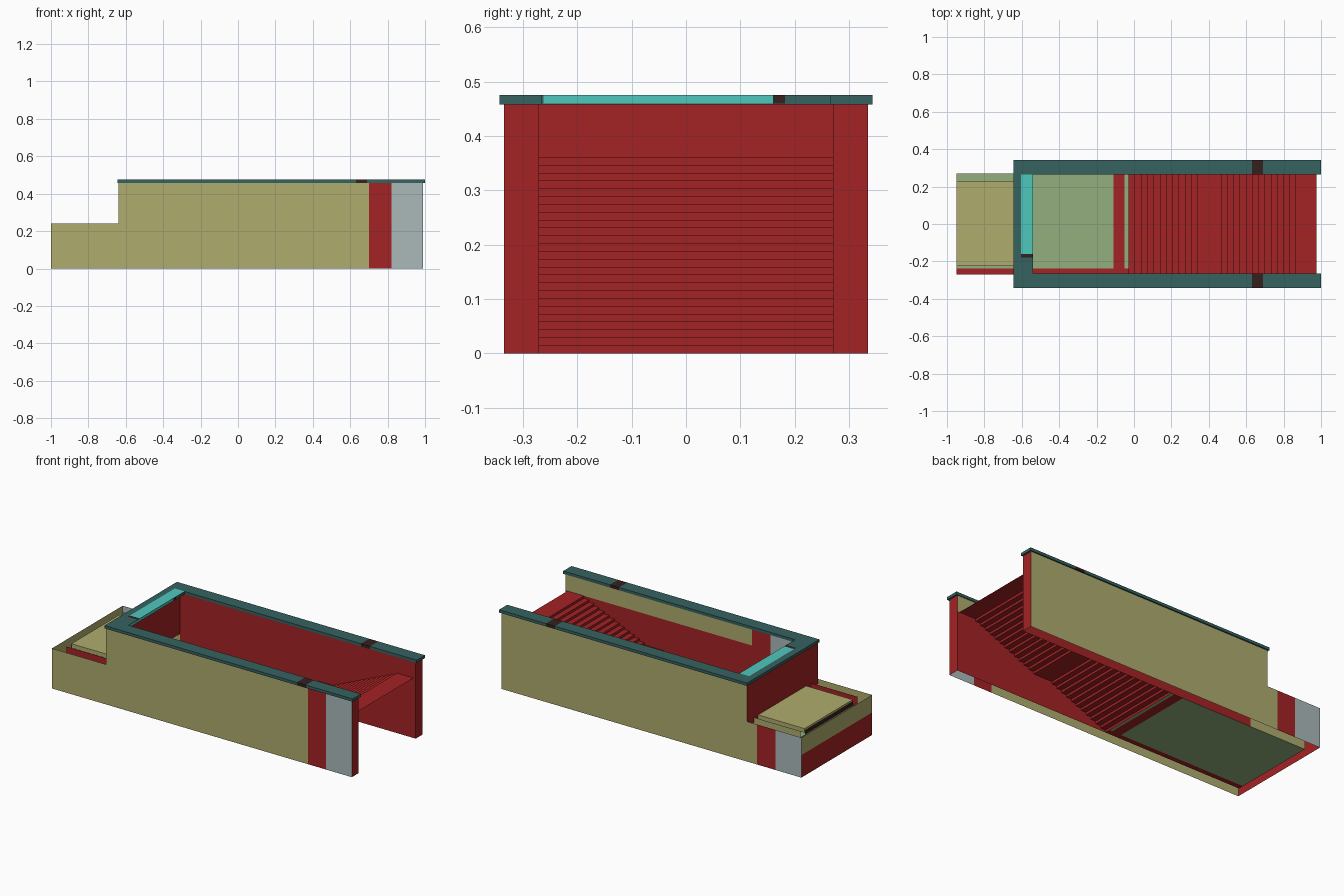
import bpy, bmesh

if "Cube" in bpy.data.objects:
    bpy.data.objects.remove(bpy.data.objects["Cube"])

def mat(name, rgb):
    m = bpy.data.materials.new(name)
    m.diffuse_color = (*rgb, 1)
    m.use_nodes = True
    m.node_tree.nodes["Principled BSDF"].inputs["Base Color"].default_value = m.diffuse_color
    return m

KHAKI = mat("khaki_stone", (0.43, 0.415, 0.155))
RED = mat("brick_red", (0.37, 0.016, 0.018))
GREY = mat("pale_grey", (0.41, 0.49, 0.49))
CAP = mat("dark_teal", (0.036, 0.122, 0.117))
TEAL = mat("bright_teal", (0.076, 0.58, 0.51))
GREEN = mat("floor_green", (0.29, 0.43, 0.21))
DARK = mat("dark_brown", (0.035, 0.014, 0.014))

def finish(name, bm, mats):
    me = bpy.data.meshes.new(name)
    bm.to_mesh(me)
    bm.free()
    for m in mats:
        me.materials.append(m)
    ob = bpy.data.objects.new(name, me)
    bpy.context.collection.objects.link(ob)
    return ob

def sheet(name, axis, pos, side, patches):
    """Flat sheet across an axis, facing side (+1/-1).
    Patches are (a0, a1, b0, b1, material) in the two other axes."""
    bm = bmesh.new()
    mats = []
    for a0, a1, b0, b1, m in patches:
        if m not in mats:
            mats.append(m)
        vs = []
        for a, b in ((a0, b0), (a1, b0), (a1, b1), (a0, b1)):
            co = [a, b]
            co.insert(axis, pos)
            vs.append(bm.verts.new(co))
        f = bm.faces.new(vs)
        f.material_index = mats.index(m)
        f.normal_update()
        if f.normal[axis] * side < 0:
            f.normal_flip()
    return finish(name, bm, mats)

def box(name, x, y, z, m):
    bm = bmesh.new()
    bmesh.ops.create_cube(bm, size=1)
    for v in bm.verts:
        v.co = [r[0] if c < 0 else r[1] for c, r in zip(v.co, (x, y, z))]
    return finish(name, bm, [m])

OUT, INN = 0.335, 0.27      # outer and inner wall planes
TOP, LOW = 0.46, 0.24       # tall and low wall heights
END, XI = 0.99, -0.575      # open end, inner face of the closed end
XO = -0.64                  # outer face of the closed end

# Outer side walls, hollow inside, with the step down to the low end
sheet("front_outer_wall", 1, -OUT, -1, [
    (-1, XO, 0, LOW, KHAKI), (XO, 0.70, 0, TOP, KHAKI),
    (0.70, 0.82, 0, TOP, RED), (0.82, END, 0, TOP, GREY)])
sheet("back_outer_wall", 1, OUT, 1, [
    (-1, -0.827, 0, LOW, GREY), (-0.827, -0.707, 0, LOW, RED),
    (-0.707, XO, 0, LOW, KHAKI), (XO, END, 0, TOP, KHAKI)])
sheet("low_end_wall", 0, -1, -1, [
    (-OUT, OUT, 0, 0.135, RED), (-OUT, OUT, 0.135, LOW, KHAKI)])

# Inner side walls of the stairwell and the low passage
sheet("front_inner_wall", 1, -INN, 1, [
    (-0.95, XI, 0, LOW, RED), (XI, END, 0, LOW, RED),
    (XI, -0.37, LOW, TOP, GREY), (-0.37, -0.25, LOW, TOP, RED),
    (-0.25, END, LOW, 0.36, RED), (-0.25, END, 0.36, TOP, KHAKI)])
sheet("back_inner_wall", 1, INN, -1, [
    (-0.95, XI, 0, LOW, KHAKI), (XI, END, 0, TOP, RED)])
sheet("passage_end_wall", 0, -0.95, 1, [(-INN, INN, 0, 0.205, KHAKI)])

# Wall ends beside the stairs, and the closed end above the passage
sheet("wall_ends", 0, END, 1, [
    (-OUT, -INN, 0, TOP, RED), (INN, OUT, 0, TOP, RED)])
sheet("closed_end_outer", 0, XO, -1, [(-OUT, OUT, 0.21, TOP, RED)])
sheet("closed_end_inner", 0, XI, 1, [(-INN, INN, 0.21, TOP, RED)])

# Passage ceiling with a dark strip on its end
box("passage_ceiling", (-0.948, XI), (-0.225, 0.23), (0.215, LOW), KHAKI)
sheet("ceiling_end_strip", 0, -0.951, -1, [(-0.225, 0.23, 0.205, 0.232, DARK)])

# Floor with red margin and cross band
sheet("floor", 2, 0, 1, [
    (-0.95, -0.03, -INN, -0.238, RED), (-0.95, -0.11, -0.238, INN, GREEN),
    (-0.11, -0.05, -0.238, INN, RED), (-0.05, -0.03, -0.238, INN, GREEN)])

# Stairs: one folded sheet, two flights with a landing between
risers = [-0.03 + 0.0336 * i for i in range(12)]
risers += [0.465 + 0.0333 * i for i in range(13)]
rise = 0.36 / len(risers)
profile = [(risers[0], 0)]
for i, x in enumerate(risers):
    nxt = risers[i + 1] if i + 1 < len(risers) else 0.975
    profile += [(x, (i + 1) * rise), (nxt, (i + 1) * rise)]
bm = bmesh.new()
rows = [[bm.verts.new((x, y, z)) for y in (INN, -INN)] for x, z in profile]
for p, q in zip(rows, rows[1:]):
    bm.faces.new((p[0], p[1], q[1], q[0]))
finish("stairs", bm, [RED])

# Coping along both sides, each with a dark band
for side, s in (("front", -1), ("back", 1)):
    y = sorted((s * 0.265, s * 0.343))
    for part, x, m in (("coping", (-0.645, 0.63), CAP),
                       ("coping_band", (0.63, 0.69), DARK),
                       ("coping_tip", (0.69, 1.0), CAP)):
        box(f"{side}_{part}", x, y, (TOP - 0.002, 0.475), m)

# Coping across the closed end, with bright inlay plates on top and inside
box("end_coping", (-0.645, -0.54), (-0.265, 0.265), (TOP - 0.002, 0.475), CAP)
sheet("end_inlay_top", 2, 0.476, 1, [
    (-0.605, -0.54, -0.16, 0.265, TEAL), (-0.605, -0.54, -0.18, -0.16, DARK)])
sheet("end_inlay_side", 0, -0.539, 1, [
    (-0.262, 0.16, TOP, 0.475, TEAL), (0.16, 0.182, TOP, 0.475, DARK)])
